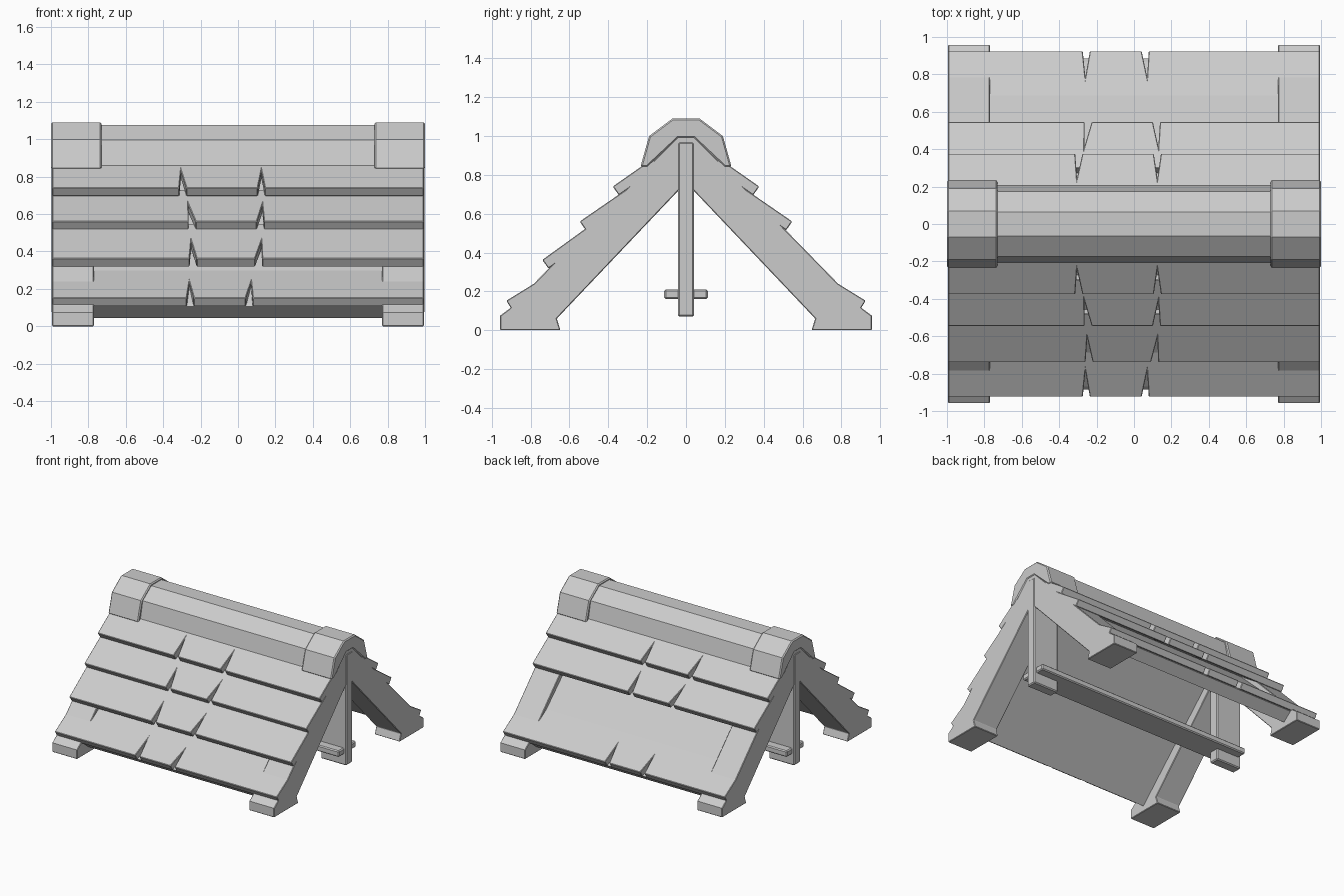
import bpy, bmesh
from mathutils import Vector

if "Cube" in bpy.data.objects:
    bpy.data.objects.remove(bpy.data.objects["Cube"])


def solid(name, points, offset, bevel=0.008):
    """Extrude a planar outline by an offset and soften its edges."""
    bm = bmesh.new()
    face = bm.faces.new([bm.verts.new(p) for p in points])
    ext = bmesh.ops.extrude_face_region(bm, geom=[face])
    verts = [v for v in ext["geom"] if isinstance(v, bmesh.types.BMVert)]
    bmesh.ops.translate(bm, verts=verts, vec=offset)
    bmesh.ops.recalc_face_normals(bm, faces=bm.faces)
    mesh = bpy.data.meshes.new(name)
    bm.to_mesh(mesh)
    bm.free()
    obj = bpy.data.objects.new(name, mesh)
    bpy.context.collection.objects.link(obj)
    if bevel:
        mod = obj.modifiers.new("soft_edges", "BEVEL")
        mod.width = bevel
        mod.segments = 1
        mod.limit_method = "ANGLE"
        mod.angle_limit = 1.0
    return obj


def prism(name, profile, x0, x1, bevel=0.008):
    """Side-view (y, z) profile extruded along x."""
    return solid(name, [(x0, y, z) for y, z in profile], (x1 - x0, 0, 0), bevel)


def symmetric(half):
    """Complete a right-half profile with its mirror image."""
    return half + [(-y, z) for y, z in reversed(half) if y > 0]


def box(name, x0, x1, y, z0, z1):
    return prism(name, [(-y, z0), (y, z0), (y, z1), (-y, z1)], x0, x1)


def roof_board(name, side, low, high, notches):
    """Sloping board with narrow triangular splits in its lower edge."""
    low = Vector((0, side * low[0], low[1]))
    high = Vector((0, side * high[0], high[1]))
    up = (high - low).normalized()
    length = (high - low).length
    outline = [(-0.994, 0)]
    for x, lean in notches:
        outline += [(x - 0.019, 0), (x + lean, 0.16), (x + 0.019, 0)]
    outline += [(0.994, 0), (0.994, length), (-0.994, length)]
    inward = Vector((0, -side * up.z, -abs(up.y))) * 0.055
    solid(name, [low + up * s + Vector((x, 0, 0)) for x, s in outline], inward, 0.004)


# End frames: joined rafters with flared feet, a hanging post and a ridge cap
frame = symmetric([(0.0, 0.76), (0.665, 0.06), (0.648, 0.005), (0.648, 0.0),
                   (0.957, 0.0), (0.957, 0.075), (0.91, 0.11), (0.04, 1.0)])
cap = symmetric([(0.04, 0.99), (0.2, 0.84), (0.235, 0.84), (0.19, 1.0), (0.07, 1.09)])
for side, label in ((-1, "left"), (1, "right")):
    prism(f"{label}_rafters", frame, side * 0.77, side * 0.994)
    box(f"{label}_post", side * 0.77, side * 0.998, 0.042, 0.07, 0.97)
    prism(f"{label}_ridge_cap", cap, side * 0.73, side * 1.0)

# Tie beam joining the posts
box("tie_beam", -0.98, 0.98, 0.112, 0.16, 0.21)

# Ridge cover
ridge = symmetric([(0.04, 0.96), (0.17, 0.84), (0.205, 0.86), (0.175, 0.995), (0.065, 1.075)])
prism("ridge_cover", ridge, -0.97, 0.97, 0)

# Lining panels between the rafters, set slightly below their tops
for side, label in ((-1, "front"), (1, "back")):
    panel = [(0.0, 0.95), (0.87, 0.125), (0.885, 0.105), (0.81, 0.045), (0.0, 0.85)]
    prism(f"{label}_lining", [(side * y, z) for y, z in panel], -0.775, 0.775, 0)

# Overlapping boards; the back is missing its third row
rows = [
    ((0.377, 0.74), (0.17, 0.885), [(-0.295, -0.01), (0.125, 0.0)]),
    ((0.547, 0.56), (0.30, 0.73), [(-0.245, -0.02), (0.12, 0.01)]),
    ((0.740, 0.362), (0.48, 0.55), [(-0.240, -0.01), (0.11, 0.015)]),
    ((0.925, 0.152), (0.625, 0.337), [(-0.255, -0.005), (0.06, 0.01)]),
]
for side, label in ((-1, "front"), (1, "back")):
    for i, (low, high, notches) in enumerate(rows, 1):
        if not (side == 1 and i == 3):
            roof_board(f"{label}_board_{i}", side, low, high, notches)
